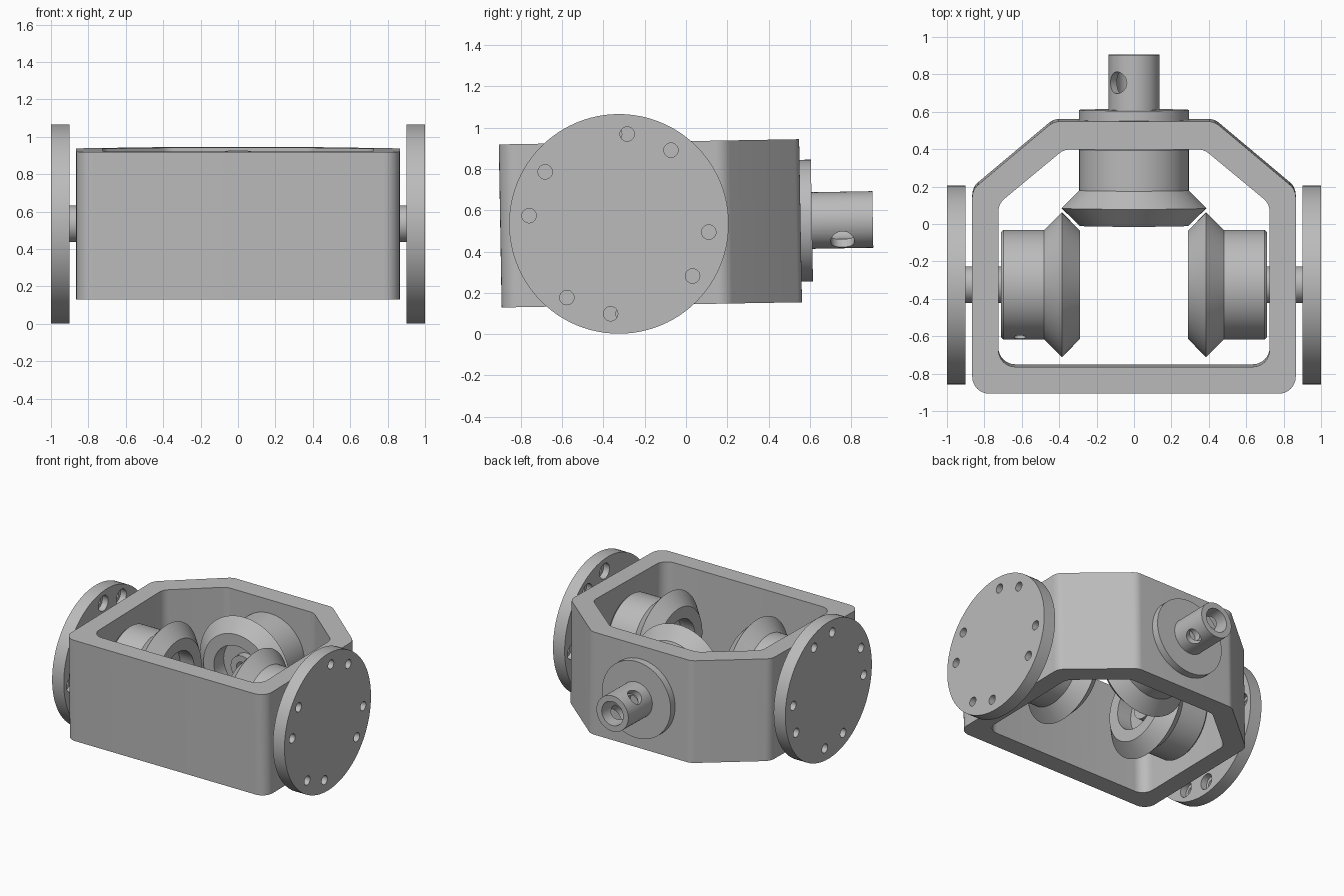
import bpy, bmesh
from math import sin, cos, pi, radians
from mathutils import Vector, Matrix

cube = bpy.data.objects.get("Cube")
if cube:
    bpy.data.objects.remove(cube)

steel = bpy.data.materials.new("steel grey")
steel.use_nodes = True
GREY = (0.5, 0.5, 0.5, 1)
steel.diffuse_color = GREY
steel.node_tree.nodes["Principled BSDF"].inputs["Base Color"].default_value = GREY

AXLE = Vector((0, -0.325, 0.534))          # centre of the side axles
# The housing and its output leg sit tilted by one degree about the axles
TILT = Matrix.Translation(AXLE) @ Matrix.Rotation(radians(1), 4, 'X') @ Matrix.Translation(-AXLE)


def finish(name, bm):
    bmesh.ops.recalc_face_normals(bm, faces=bm.faces)
    mesh = bpy.data.meshes.new(name)
    bm.to_mesh(mesh)
    bm.free()
    mesh.materials.append(steel)
    obj = bpy.data.objects.new(name, mesh)
    bpy.context.collection.objects.link(obj)
    return obj


def activate(obj):
    bpy.ops.object.select_all(action='DESELECT')
    obj.select_set(True)
    bpy.context.view_layer.objects.active = obj


def smooth(obj):
    activate(obj)
    bpy.ops.object.shade_smooth_by_angle(angle=radians(25))


def add_lathe(bm, profile, origin, direction, segments):
    """Revolve (distance along axis, radius) points into a closed solid."""
    turn = Matrix.Translation(origin) @ Vector(direction).to_track_quat('Z', 'Y').to_matrix().to_4x4()
    rings = []
    for s, r in profile:
        count = segments if r > 0 else 1
        rings.append([bm.verts.new(turn @ Vector((r * cos(2 * pi * i / segments),
                                                  r * sin(2 * pi * i / segments), s)))
                      for i in range(count)])
    for a, b in zip(rings, rings[1:]):
        for i in range(segments):
            j = (i + 1) % segments
            corners = [a[i % len(a)], a[j % len(a)], b[j % len(b)], b[i % len(b)]]
            bm.faces.new(list(dict.fromkeys(corners)))


def lathe(name, profile, origin, direction, segments=64):
    bm = bmesh.new()
    add_lathe(bm, profile, origin, direction, segments)
    return finish(name, bm)


def cut(obj, cutter):
    cutter.hide_render = True
    mod = obj.modifiers.new("cut", 'BOOLEAN')
    mod.operation = 'DIFFERENCE'
    mod.solver = 'EXACT'
    mod.object = cutter
    activate(obj)
    bpy.ops.object.modifier_apply(modifier=mod.name)
    bpy.data.objects.remove(cutter)


def rod(length, radius):
    return [(0, 0), (0, radius), (length, radius), (length, 0)]


def rounded(points, radius, steps=8):
    """Round every corner of a 2D outline with a tangent arc."""
    out = []
    pts = [Vector(p) for p in points]
    for i, p in enumerate(pts):
        a = (pts[i - 1] - p).normalized()
        b = (pts[(i + 1) % len(pts)] - p).normalized()
        half = a.angle(b) / 2
        centre = p + (a + b).normalized() * radius / sin(half)
        reach = radius * cos(half) / sin(half)
        start, end = p + a * reach - centre, p + b * reach - centre
        sweep = start.angle_signed(end)
        for k in range(steps + 1):
            out.append(centre + Matrix.Rotation(-sweep * k / steps, 2) @ start)
    return out


def mirrored(half):
    return half + [(-x, y) for x, y in reversed(half)]


# Housing: a rounded six-sided ring, open above and below
outer = rounded(mirrored([(0.865, -0.9), (0.865, 0.19), (0.43, 0.555)]), 0.09)
inner = rounded(mirrored([(0.725, -0.757), (0.725, 0.115), (0.375, 0.405)]), 0.09)
bm = bmesh.new()
low, high = AXLE.z - 0.395, AXLE.z + 0.395
loops = [[bm.verts.new((p.x, p.y, z)) for p in line]
         for line, z in ((outer, low), (outer, high), (inner, high), (inner, low))]
for a, b in zip(loops, loops[1:] + loops[:1]):
    for i in range(len(a)):
        j = (i + 1) % len(a)
        bm.faces.new((a[i], a[j], b[j], b[i]))
housing = finish("housing", bm)
housing.data.transform(TILT)
smooth(housing)

# Bevel gear with hub, cone rim and recessed face
GEAR = [(0, 0), (0, 0.282), (0.012, 0.293), (0.23, 0.293), (0.325, 0.388),
        (0.42, 0.29), (0.42, 0.2), (0.3, 0.2), (0.3, 0)]
AXLE_ROD = [(0, 0), (0, 0.098), (0.55, 0.098), (0.55, 0.05), (0.45, 0.05), (0.45, 0)]

# Side legs: flange with counterbored bolt holes, axle and gear
for side, word, turn in ((1, "left", 69.75), (-1, "right", 81)):
    flange = lathe(word + "_flange", rod(0.1, 0.532), AXLE + Vector((side * 0.9, 0, 0)), (side, 0, 0), 96)
    bm = bmesh.new()
    for quarter in range(4):
        for offset in (-15, 15):
            ang = radians(turn + 90 * quarter + offset)
            spot = AXLE + 0.437 * Vector((0, cos(ang), sin(ang))) + Vector((side * 0.85, 0, 0))
            add_lathe(bm, [(0, 0), (0, 0.06), (0.1, 0.06), (0.1, 0.035), (0.2, 0.035), (0.2, 0)],
                      spot, (side, 0, 0), 24)
    cut(flange, finish("bolt_cutter", bm))
    smooth(flange)
    smooth(lathe(word + "_axle", AXLE_ROD, AXLE + Vector((side * 0.905, 0, 0)), (-side, 0, 0), 48))
    start = AXLE + Vector((side * 0.71, 0, 0))
    gear = lathe(word + "_gear", GEAR, start, (-side, 0, 0), 96)
    # Set screw hole in the hub
    aim = Vector((0, -0.96, side * -0.28))
    cut(gear, lathe("screw_cutter", rod(0.25, 0.032), start + aim * 0.12 - Vector((side * 0.1, 0, 0)), aim, 24))
    smooth(gear)

# Rear leg: gear, collar and hollow output shaft with a cross hole
centre = Vector((0, 0, AXLE.z))
gear = lathe("rear_gear", GEAR, centre + Vector((0, 0.41, 0)), (0, -1, 0), 96)
collar = lathe("rear_collar", rod(0.07, 0.295), centre + Vector((0, 0.54, 0)), (0, 1, 0))
shaft = lathe("output_shaft",
              [(0.15, 0), (0.15, 0.05), (0.05, 0.05), (0.05, 0.098), (0.5, 0.098), (0.5, 0.137),
               (0.905, 0.137), (0.905, 0.092), (0.66, 0.092), (0.66, 0.05), (0.55, 0.05), (0.55, 0)],
              centre, (0, 1, 0))
across = Vector((-0.66, 0, 0.75))
cut(shaft, lathe("pin_cutter", rod(0.5, 0.058), centre + Vector((0, 0.757, 0)) - across * 0.25, across, 32))
for part in (gear, collar, shaft):
    part.data.transform(TILT)
    smooth(part)
